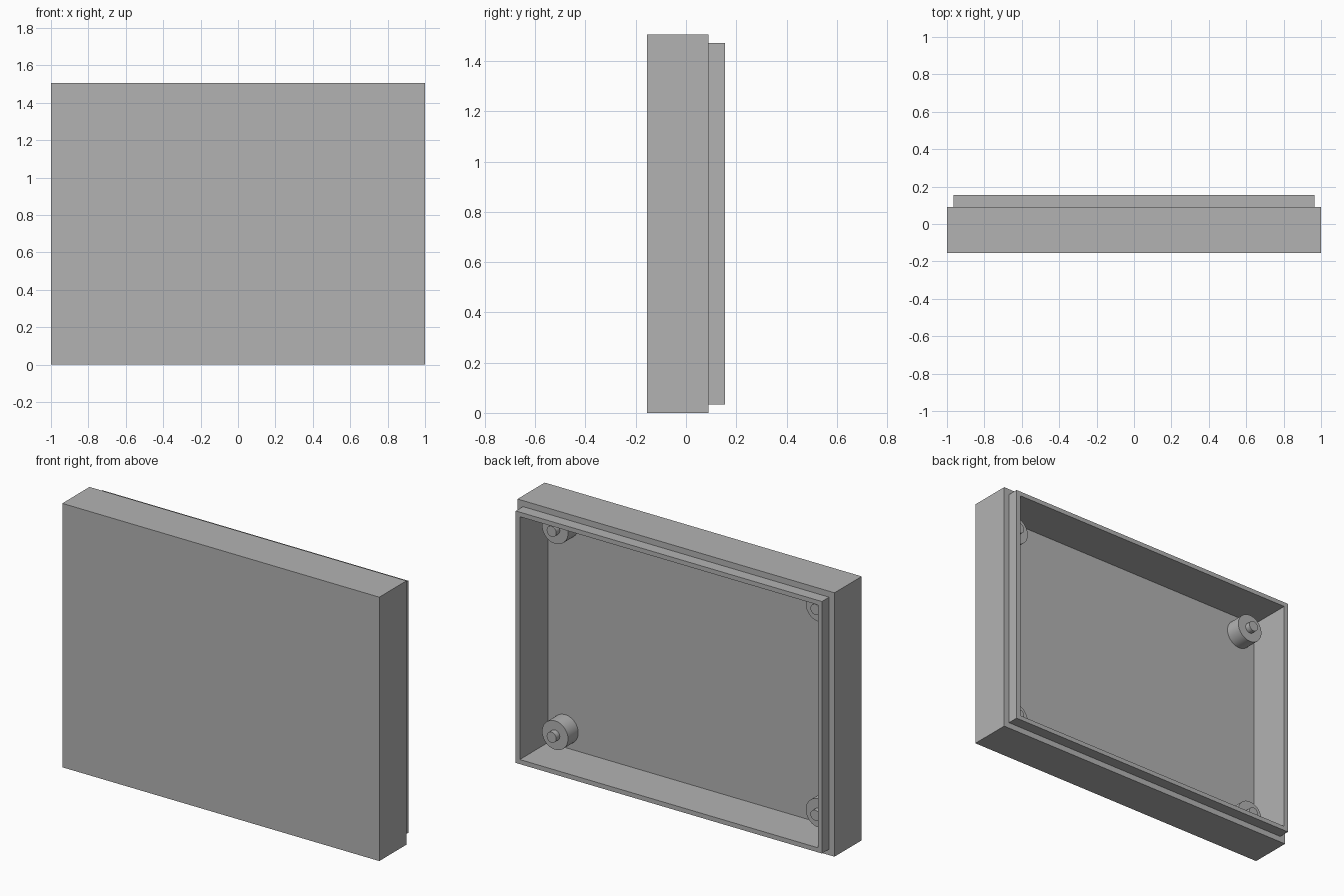
import bpy
import bmesh
import math

if "Cube" in bpy.data.objects:
    bpy.data.objects.remove(bpy.data.objects["Cube"], do_unlink=True)

WIDTH, HEIGHT = 2.0, 1.505
FRONT, SHOULDER, RIM, FLOOR = -0.155, 0.09, 0.155, -0.1
LIP_INSET, WALL = 0.034, 0.06

grey = bpy.data.materials.new("plain grey")
grey.use_nodes = True
colour = (0.45, 0.45, 0.45, 1)
grey.diffuse_color = colour
grey.node_tree.nodes["Principled BSDF"].inputs["Base Color"].default_value = colour


def add_mesh(name, bm):
    bmesh.ops.recalc_face_normals(bm, faces=bm.faces)
    mesh = bpy.data.meshes.new(name)
    bm.to_mesh(mesh)
    bm.free()
    mesh.materials.append(grey)
    obj = bpy.data.objects.new(name, mesh)
    bpy.context.collection.objects.link(obj)
    return obj


# Case shell: rectangular rings from the front plate, over the lip, into the cavity
bm = bmesh.new()
profile = [(0, FRONT), (0, SHOULDER), (LIP_INSET, SHOULDER),
           (LIP_INSET, RIM), (WALL, RIM), (WALL, FLOOR)]
rings = []
for inset, y in profile:
    x = WIDTH / 2 - inset
    low, high = inset, HEIGHT - inset
    corners = [(-x, low), (x, low), (x, high), (-x, high)]
    rings.append([bm.verts.new((cx, y, cz)) for cx, cz in corners])
for a, b in zip(rings, rings[1:]):
    for i in range(4):
        j = (i + 1) % 4
        bm.faces.new((a[i], a[j], b[j], b[i]))
bm.faces.new(rings[0])
bm.faces.new(rings[-1])
add_mesh("case_shell", bm)


# Corner standoffs: a stepped post turned around the y axis
def standoff(name, x, z, sides=48):
    steps = [(0.082, FLOOR - 0.01), (0.082, -0.008), (0.03, -0.008), (0.03, 0.024)]
    bm = bmesh.new()
    loops = []
    for radius, y in steps:
        angles = [math.tau * i / sides for i in range(sides)]
        loops.append([bm.verts.new((x + radius * math.cos(t), y,
                                    z + radius * math.sin(t))) for t in angles])
    for a, b in zip(loops, loops[1:]):
        for i in range(sides):
            j = (i + 1) % sides
            bm.faces.new((a[i], a[j], b[j], b[i]))
    bm.faces.new(loops[0])
    bm.faces.new(loops[-1])
    obj = add_mesh(name, bm)
    bpy.ops.object.select_all(action="DESELECT")
    obj.select_set(True)
    bpy.context.view_layer.objects.active = obj
    bpy.ops.object.shade_smooth_by_angle(angle=math.radians(30))


for side, sx in (("left", 1), ("right", -1)):
    for level, sz in (("upper", 1), ("lower", -1)):
        standoff(f"{level}_{side}_standoff", sx * 0.832, HEIGHT / 2 + sz * 0.587)
